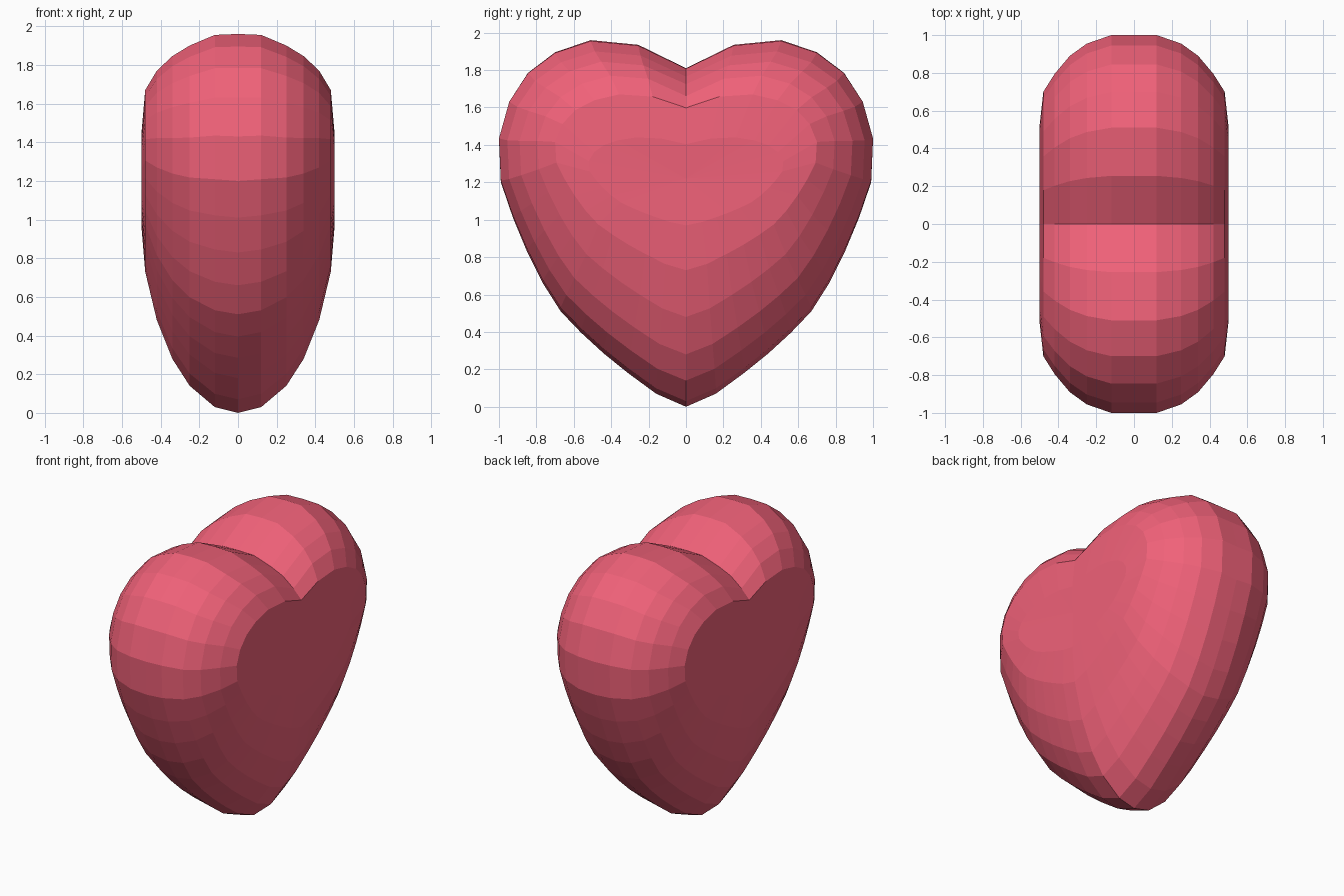
import bpy, bmesh

if "Cube" in bpy.data.objects:
    bpy.data.objects.remove(bpy.data.objects["Cube"])

# Right half of the heart outline in (y, z), from bottom tip to top cleft
HALF = [(0, 0), (0.16, 0.07), (0.31, 0.18), (0.44, 0.285), (0.56, 0.395), (0.67, 0.51),
        (0.765, 0.66), (0.85, 0.83), (0.925, 1.01), (0.99, 1.2), (1.0, 1.43),
        (0.945, 1.63), (0.845, 1.785), (0.70, 1.895), (0.51, 1.96), (0.255, 1.935), (0, 1.81)]
TOP = 1.96
OUTLINE = HALF + [(-y, z) for y, z in HALF[-2:0:-1]]

# Puffed layers: x, width scale, bottom z, top z, cleft lowering
LAYERS = [(0.0, 1.0, 0.0, 1.96, 0.0),
          (0.12, 1.0, 0.03, 1.955, 0.0),
          (0.25, 0.955, 0.14, 1.90, 0.0),
          (0.34, 0.89, 0.28, 1.845, 0.0),
          (0.42, 0.795, 0.48, 1.77, 0.01),
          (0.48, 0.70, 0.73, 1.67, 0.0),
          (0.50, 0.52, 0.97, 1.44, 0.0)]


def ring(bm, layer, side):
    x, s, b, t, drop = layer
    verts = []
    for y, z in OUTLINE:
        zz = b + (t - b) * z / TOP
        if y == 0 and z > 1:
            zz -= drop
        verts.append(bm.verts.new((side * x, s * y, zz)))
    return verts


# Heart body: stacked rings mirrored to both sides of x = 0
bm = bmesh.new()
rings = [ring(bm, l, -1) for l in LAYERS[:0:-1]] + [ring(bm, l, 1) for l in LAYERS]
n = len(OUTLINE)
for a, c in zip(rings, rings[1:]):
    for i in range(n):
        j = (i + 1) % n
        bm.faces.new((a[i], a[j], c[j], c[i]))

# Broad faces of the heart, closed with a very shallow dimple
for r, side in ((rings[0], -1), (rings[-1], 1)):
    mid = bm.verts.new((side * 0.495, 0, 1.22))
    for i in range(n):
        bm.faces.new((r[i], r[(i + 1) % n], mid))
bmesh.ops.recalc_face_normals(bm, faces=bm.faces)

mesh = bpy.data.meshes.new("heart")
bm.to_mesh(mesh)
bm.free()
heart = bpy.data.objects.new("heart", mesh)
bpy.context.collection.objects.link(heart)

mat = bpy.data.materials.new("heart_red")
mat.diffuse_color = (0.87, 0.12, 0.19, 1)
mat.use_nodes = True
mat.node_tree.nodes["Principled BSDF"].inputs["Base Color"].default_value = mat.diffuse_color
mesh.materials.append(mat)
